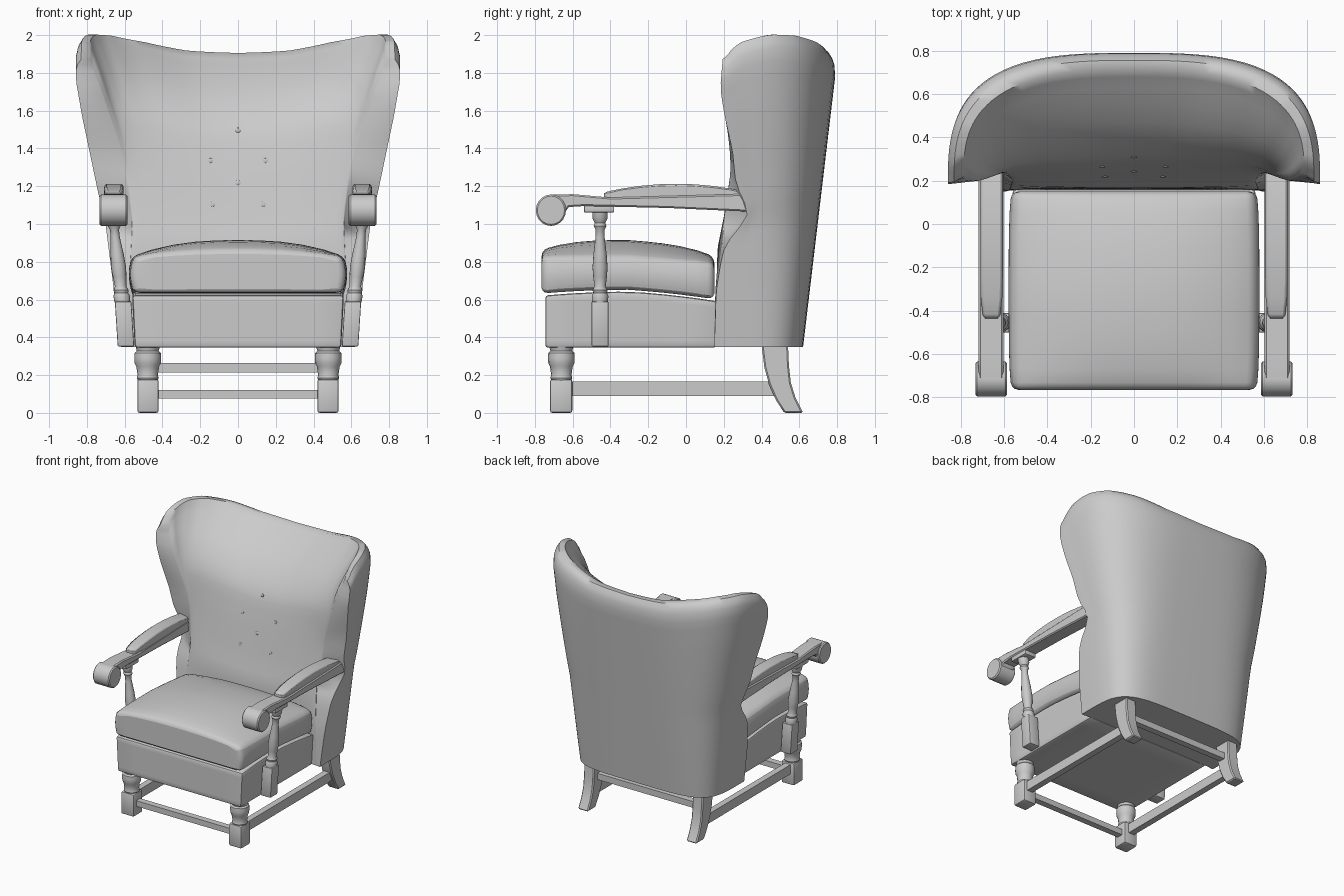
import bpy, bmesh, math
from mathutils import Vector

cube = bpy.data.objects.get("Cube")
if cube:
    bpy.data.objects.remove(cube, do_unlink=True)

grey = bpy.data.materials.new("plain_grey")
grey.use_nodes = True
grey.diffuse_color = (0.6, 0.6, 0.6, 1)
grey.node_tree.nodes["Principled BSDF"].inputs["Base Color"].default_value = (0.6, 0.6, 0.6, 1)


def finish(name, bm, mirror=False, angle=35):
    bmesh.ops.recalc_face_normals(bm, faces=bm.faces)
    mesh = bpy.data.meshes.new(name)
    bm.to_mesh(mesh)
    bm.free()
    mesh.materials.append(grey)
    ob = bpy.data.objects.new(name, mesh)
    bpy.context.collection.objects.link(ob)
    if mirror:
        ob.modifiers.new("Mirror", 'MIRROR').use_mirror_merge = False
    bpy.ops.object.select_all(action='DESELECT')
    ob.select_set(True)
    bpy.context.view_layer.objects.active = ob
    bpy.ops.object.shade_smooth_by_angle(angle=math.radians(angle))


def bevel(bm, width, segments=2, limit=40):
    edges = [e for e in bm.edges if len(e.link_faces) == 2
             and e.calc_face_angle(0) > math.radians(limit)]
    bmesh.ops.bevel(bm, geom=edges, offset=width, segments=segments,
                    profile=0.5, affect='EDGES')


def box(name, x, y, z, width=0.0, cuts=0, shape=None, mirror=False, segments=2):
    """Box between ranges, optionally reshaped and bevelled."""
    bm = bmesh.new()
    bmesh.ops.create_cube(bm, size=1)
    if cuts:
        bmesh.ops.subdivide_edges(bm, edges=bm.edges, cuts=cuts, use_grid_fill=True)
    for v in bm.verts:
        c = v.co + Vector((.5, .5, .5))
        v.co = [lo + (hi - lo) * t for (lo, hi), t in zip((x, y, z), c)]
        if shape:
            shape(v.co, c)
    if width:
        bmesh.ops.recalc_face_normals(bm, faces=bm.faces)
        bevel(bm, width, segments)
    finish(name, bm, mirror)


def extrude_side(name, outline, x0, x1, width=0.008):
    """Side profile (y, z) extruded across x and mirrored."""
    bm = bmesh.new()
    face = bm.faces.new([bm.verts.new((x0, y, z)) for y, z in outline])
    out = bmesh.ops.extrude_face_region(bm, geom=[face])
    for v in out["geom"]:
        if isinstance(v, bmesh.types.BMVert):
            v.co.x = x1
    bmesh.ops.recalc_face_normals(bm, faces=bm.faces)
    bevel(bm, width, 1, 50)
    finish(name, bm, True)


def lathe(name, profile, bottom, top, sides=16):
    """Turned part with (radius, z) rings leaning from bottom to top."""
    bm = bmesh.new()
    rings = []
    z0, z1 = profile[0][1], profile[-1][1]
    for r, z in profile:
        t = (z - z0) / (z1 - z0)
        cx, cy = [a + (b - a) * t for a, b in zip(bottom, top)]
        rings.append([bm.verts.new((cx + r * math.cos(k * math.tau / sides),
                                    cy + r * math.sin(k * math.tau / sides), z))
                      for k in range(sides)])
    for a, b in zip(rings, rings[1:]):
        for k in range(sides):
            j = (k + 1) % sides
            bm.faces.new((a[k], a[j], b[j], b[k]))
    bm.faces.new(rings[0])
    bm.faces.new(rings[-1])
    finish(name, bm, True)


def lerp(table, t):
    for (a, va), (b, vb) in zip(table, table[1:]):
        if t <= b:
            return va + (vb - va) * max(0, (t - a) / (b - a))
    return table[-1][1]


def soft(table, t, d=0.03):
    return (lerp(table, t - d) + 2 * lerp(table, t) + lerp(table, t + d)) / 4


# Winged back shell: U-shaped plan sections lofted from base to crest
CREST = [(0, 1.905), (.15, 1.917), (.36, 1.963), (.6, 1.998), (.78, 2.003), (.86, 1.99), (.945, 1.965), (.985, 1.925), (1, 1.86)]
TIP = [(0, .15), (.2, .16), (.35, .2), (.46, .34), (.57, .26), (.67, .25), (.8, .205), (.9, .18), (1, .195)]
PAD_TIP = [(0, .15), (.2, .155), (.35, .185), (.47, .215), (.57, .235), (.67, .235), (.8, .21), (.9, .195), (1, .23)]
OUT_W = [(0, .62), (.42, .70), (.55, .745), (.8, .825), (.94, .862), (.975, .855), (1, .83)]
OUT_B = [(0, .62), (.92, .79), (.97, .785), (1, .755)]
PAD_W = [(0, .59), (.42, .56), (.67, .61), (.9, .73), (1, .79)]
PAD_B = [(0, .16), (.33, .165), (.42, .2), (.6, .255), (.74, .305), (.84, .41), (.9, .51), (.96, .63), (1, .725)]


def shell_point(s, f, pad):
    a = abs(s) * math.pi / 2
    p = 2 / (2.7 - .7 * math.sin(math.pi * f)) if pad else 2 / (4.6 - 1.7 * f)
    half = soft(PAD_W, f) if pad else lerp(OUT_W, f)
    back = soft(PAD_B, f, .02) if pad else lerp(OUT_B, f)
    tip = soft(PAD_TIP if pad else TIP, f)
    depth = 1 - max(0, math.cos(a)) ** p
    # the scooped wing edge fades out towards the rear of the shell
    edge = tip if pad else .17 + (tip - .17) * depth ** 1.5
    x = math.copysign(half * math.sin(a) ** p, s)
    y = back + (edge - back) * depth
    z = .35 + (soft(CREST, abs(s), .012) - .35) * f
    return Vector((x, y, z))


bm = bmesh.new()
N = 28
steps = [math.copysign(1 - (1 - abs(k) / N) ** 1.5, k) for k in range(-N, N + 1)]
levels = [k / 24 for k in range(24)] + [.98, 1]
loops = [[bm.verts.new(shell_point(s, f, False)) for s in steps]
         + [bm.verts.new(shell_point(s, f, True)) for s in reversed(steps)] for f in levels]
count = len(loops[0])
for a, b in zip(loops, loops[1:]):
    for k in range(count):
        j = (k + 1) % count
        bm.faces.new((a[k], a[j], b[j], b[k]))
for loop in (loops[0], loops[-1]):
    for k in range(2 * N):
        bm.faces.new((loop[k], loop[k + 1], loop[count - 2 - k], loop[count - 1 - k]))
finish("winged_back", bm, angle=50)

# Tufting buttons on the back
bm = bmesh.new()
for s, z in ((0, 1.5), (.15, 1.33), (-.15, 1.33), (0, 1.22), (.15, 1.1), (-.15, 1.1)):
    new = bmesh.ops.create_uvsphere(bm, u_segments=10, v_segments=6, radius=.014)
    spot = shell_point(s, (z - .35) / 1.56, True)
    for v in new["verts"]:
        v.co = Vector((v.co.x, v.co.y * .3, v.co.z)) + spot
finish("back_buttons", bm)


# Seat base and domed cushion
def seat_shape(co, c):
    v = 2 * c.y - 1
    co.x *= .975 + .025 * c.z
    co.z += c.z * (.02 * (1 - v * v) - .03 * max(0, v))


def dome(co, c):
    u, v = abs(2 * c.x - 1), 2 * c.y - 1
    top = .83 + .085 * (1 - u ** 2.5) * (1 - abs(v) ** 3 * .6) - .035 * max(0, v)
    base = .632 + .02 * (1 - v * v) - .03 * max(0, v)
    co.z = base + (top - base) * c.z
    bulge = .97 + .03 * math.sin(math.pi * c.z)
    co.x *= bulge * (1 - .02 * abs(v) ** 4)


box("seat_base", (-.56, .56), (-.745, .16), (.345, .622), .015, cuts=6, shape=seat_shape)
box("seat_cushion", (-.578, .578), (-.765, .15), (0, 1), .035, cuts=9, shape=dome, segments=3)

# Arm rails with scrolled fronts
extrude_side("arm_rail", [(-.72, 1.155), (-.6, 1.158), (-.4, 1.14), (.34, 1.16), (.34, 1.065),
                          (-.1, 1.085), (-.54, 1.095), (-.62, 1.09), (-.65, 1.05), (-.72, 1.05)],
             .602, .717)
scroll = [(-.715 + .08 * math.cos(k * math.tau / 20), 1.073 + .083 * math.sin(k * math.tau / 20))
          for k in range(20)]
extrude_side("arm_scroll", scroll, .585, .732)
box("arm_bracket", (.61, .71), (-.54, -.38), (1.06, 1.1), .008, mirror=True)


def pad_shape(co, c):
    v = 2 * c.y - 1
    co.z += .045 * c.z * (1 - v * v)
    co.x = .657 + (co.x - .657) * (1 - .25 * max(0, -v) ** 6)


box("arm_pad", (.605, .709), (-.435, .33), (1.13, 1.168), .02, cuts=7,
    shape=pad_shape, mirror=True, segments=3)


# Arm posts: square block below a leaning turned spindle
def lean(co, c):
    co.x += .015 * c.z


box("arm_post_block", (.55, .637), (-.5, -.41), (.352, .59), .006, shape=lean, mirror=True)
lathe("arm_spindle", [(.042, .585), (.044, .62), (.036, .635), (.04, .65), (.03, .67), (.036, .72),
                      (.04, .77), (.035, .84), (.024, .93), (.024, .97), (.034, .99), (.028, 1.005),
                      (.04, 1.03), (.04, 1.07)], (.612, -.455), (.665, -.455))

# Front legs: square foot and turned neck
box("front_foot", (.42, .533), (-.72, -.602), (0, .178), .012, mirror=True)
lathe("front_leg_neck", [(.05, .165), (.058, .185), (.054, .2), (.06, .245), (.069, .262),
                         (.071, .29), (.069, .318), (.058, .328), (.064, .35)],
      (.478, -.66), (.478, -.66))

# Rear legs sweeping backwards
extrude_side("rear_leg", [(.40, .36), (.415, .24), (.44, .15), (.475, .07), (.52, 0),
                          (.62, 0), (.58, .08), (.555, .16), (.545, .25), (.54, .36)], .435, .525)

# Stretchers
box("side_stretcher", (.455, .505), (-.62, .47), (.09, .165), mirror=True)
box("front_stretcher", (-.45, .45), (-.685, -.635), (.075, .12))
box("rear_stretcher", (-.46, .46), (.45, .5), (.215, .265))
